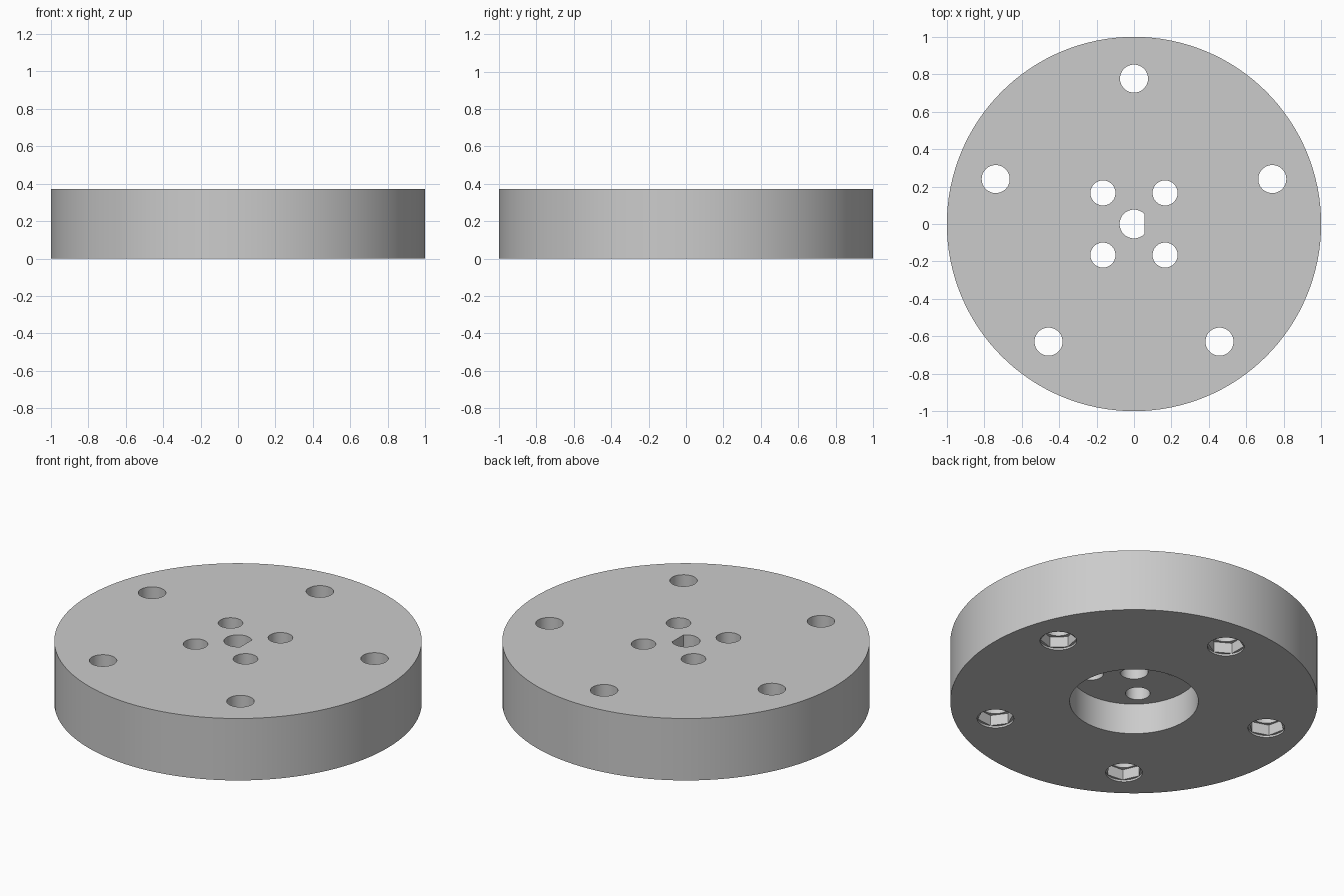
import bpy, math

if "Cube" in bpy.data.objects:
    bpy.data.objects.remove(bpy.data.objects["Cube"])

R, H = 1.0, 0.372          # disc radius and height
RECESS_R, RECESS_D = 0.35, 0.185

grey = bpy.data.materials.new("plain grey")
grey.diffuse_color = (0.6, 0.6, 0.6, 1)
grey.use_nodes = True
grey.node_tree.nodes["Principled BSDF"].inputs["Base Color"].default_value = grey.diffuse_color


def cylinder(name, r, z0, z1, x=0, y=0, sides=48, turn=0):
    """Upright prism between two heights; turn points one corner that way."""
    bpy.ops.mesh.primitive_cylinder_add(
        vertices=sides, radius=r, depth=z1 - z0,
        location=(x, y, (z0 + z1) / 2), rotation=(0, 0, turn - math.pi / 2))
    ob = bpy.context.object
    ob.name = name
    bpy.ops.object.transform_apply(location=True, rotation=True, scale=True)
    return ob


def cut(target, cutter):
    """Subtract the cutter, then remove it."""
    cutter.hide_render = True
    bpy.context.view_layer.objects.active = target
    mod = target.modifiers.new("cut", 'BOOLEAN')
    mod.operation = 'DIFFERENCE'
    mod.solver = 'EXACT'
    mod.object = cutter
    bpy.ops.object.modifier_apply(modifier=mod.name)
    bpy.data.objects.remove(cutter, do_unlink=True)


# Solid disc with a round recess underneath
disc = cylinder("wheel_disc", R, 0, H, sides=128)
cut(disc, cylinder("recess_cutter", RECESS_R, -0.1, RECESS_D, sides=96))

# Five outer bolt holes, each with a hexagonal nut pocket and round lip below
for k in range(5):
    a = math.radians(90 + 72 * k)
    x, y = 0.777 * math.cos(a), 0.777 * math.sin(a)
    cut(disc, cylinder("bolt_cutter", 0.075, -0.1, H + 0.1, x, y))
    cut(disc, cylinder("nut_cutter", 0.099, -0.1, 0.075, x, y, sides=6, turn=a))
    cut(disc, cylinder("lip_cutter", 0.1, -0.1, 0.012, x, y))

# Four small screw holes around the hub
for sx in (-1, 1):
    for sy in (-1, 1):
        cut(disc, cylinder("screw_cutter", 0.067, 0.1, H + 0.1, 0.166 * sx, 0.166 * sy))

# D-shaped shaft hole: round cutter with its +x side flattened
shaft = cylinder("shaft_cutter", 0.077, 0.1, H + 0.1)
bpy.ops.mesh.primitive_cube_add(size=1, location=(0.555, 0, 0.3))
cut(shaft, bpy.context.object)
cut(disc, shaft)

# Finish
disc.data.materials.clear()
disc.data.materials.append(grey)
bpy.ops.object.select_all(action='DESELECT')
disc.select_set(True)
bpy.context.view_layer.objects.active = disc
bpy.ops.object.shade_smooth_by_angle(angle=math.radians(25))
